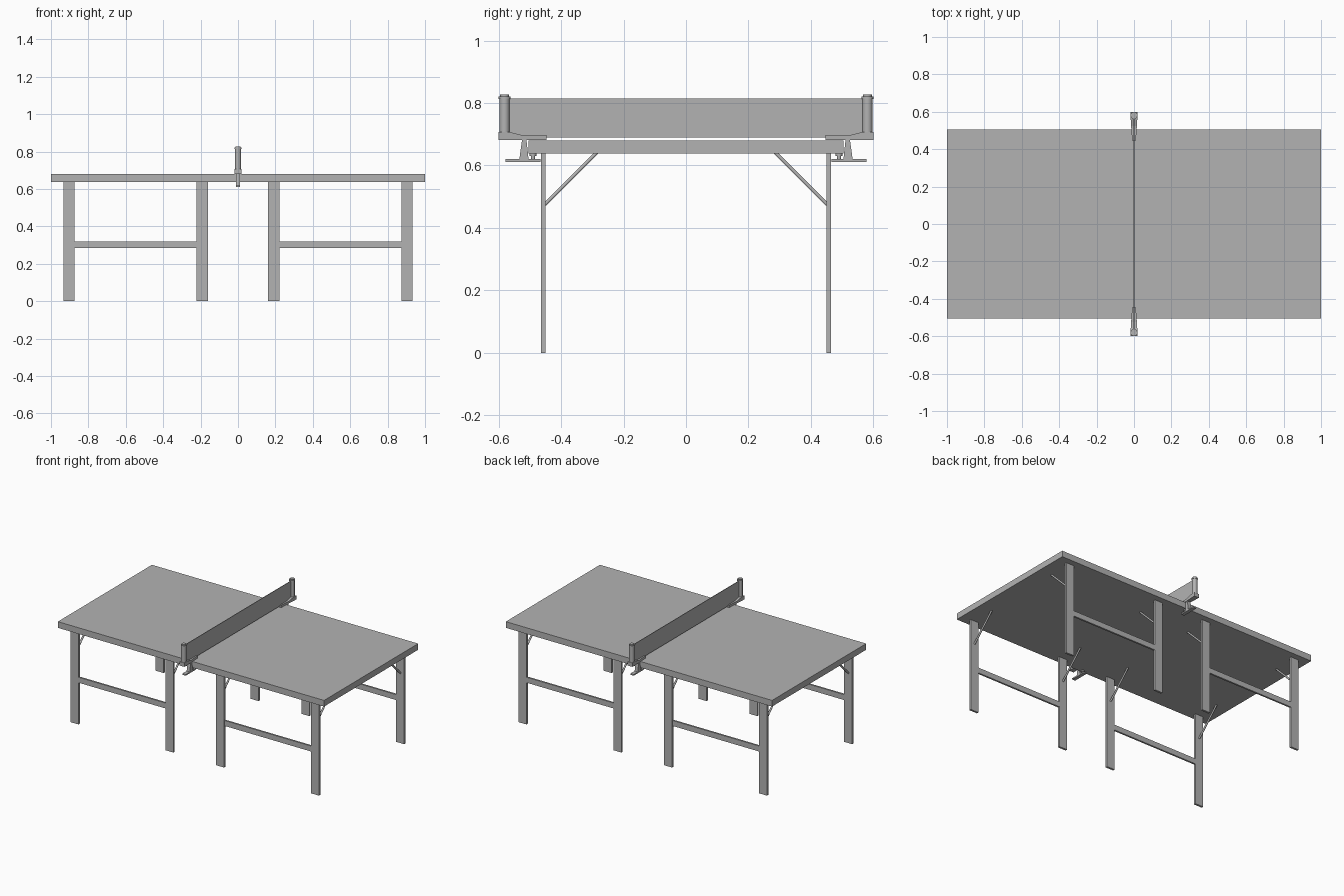
import bpy, bmesh
from mathutils import Vector

cube = bpy.data.objects.get("Cube")
if cube:
    bpy.data.objects.remove(cube, do_unlink=True)

grey = bpy.data.materials.new("plain_grey")
grey.use_nodes = True
grey.diffuse_color = (0.45, 0.45, 0.45, 1)
grey.node_tree.nodes["Principled BSDF"].inputs["Base Color"].default_value = (0.45, 0.45, 0.45, 1)


def finish(name, bm):
    bmesh.ops.recalc_face_normals(bm, faces=bm.faces)
    mesh = bpy.data.meshes.new(name)
    bm.to_mesh(mesh)
    bm.free()
    mesh.materials.append(grey)
    obj = bpy.data.objects.new(name, mesh)
    bpy.context.collection.objects.link(obj)
    return obj


def box(name, low, high):
    low, high = Vector(low), Vector(high)
    bm = bmesh.new()
    bmesh.ops.create_cube(bm, size=1)
    bmesh.ops.scale(bm, vec=high - low, verts=bm.verts)
    bmesh.ops.translate(bm, vec=(low + high) / 2, verts=bm.verts)
    return finish(name, bm)


def rod(name, start, end, radius, sides=16):
    start, end = Vector(start), Vector(end)
    axis = end - start
    bm = bmesh.new()
    bmesh.ops.create_cone(bm, cap_ends=True, segments=sides, radius1=radius,
                          radius2=radius, depth=axis.length)
    turn = Vector((0, 0, 1)).rotation_difference(axis).to_matrix()
    bmesh.ops.rotate(bm, matrix=turn, verts=bm.verts)
    bmesh.ops.translate(bm, vec=(start + end) / 2, verts=bm.verts)
    for f in bm.faces:
        f.smooth = len(f.verts) == 4
    for e in bm.edges:
        e.smooth = all(len(f.verts) == 4 for f in e.link_faces)
    return finish(name, bm)


def side_plate(name, side, profile, half_width):
    """Extrude a (y, z) profile across x; half_width is a function of y."""
    bm = bmesh.new()
    rings = [[bm.verts.new((s * half_width(y), side * y, z)) for y, z in profile]
             for s in (-1, 1)]
    for ring in rings:
        bm.faces.new(ring)
    n = len(profile)
    for i in range(n):
        j = (i + 1) % n
        bm.faces.new((rings[0][i], rings[0][j], rings[1][j], rings[1][i]))
    return finish(name, bm)


def taper(y):
    # narrow at the inner tip, full width at the post
    return 0.010 + 0.008 * min(1, max(0, (y - 0.45) / 0.11))


# Top and net
box("table_top", (-1, -0.505, 0.638), (1, 0.505, 0.68))
box("net", (-0.002, -0.58, 0.69), (0.002, 0.58, 0.815))

for side, end in ((-1, "front"), (1, "back")):
    # Two leg frames on each long side
    for half, label in ((-1, "right"), (1, "left")):
        tag = f"{end}_{label}"
        for x, place in ((0.191, "inner"), (0.903, "outer")):
            x *= half
            box(f"{tag}_{place}_leg", (x - 0.03, side * 0.457 - 0.007, 0),
                (x + 0.03, side * 0.457 + 0.007, 0.64))
            rod(f"{tag}_{place}_brace", (x, side * 0.452, 0.475),
                (x, side * 0.285, 0.642), 0.006, 12)
        a, b = sorted((half * 0.22, half * 0.874))
        box(f"{tag}_crossbar", (a, side * 0.457 - 0.006, 0.283),
            (b, side * 0.457 + 0.006, 0.32))

    # Net post with stepped cap
    y = side * 0.581
    rod(f"{end}_net_post", (0, y, 0.70), (0, y, 0.815), 0.016, 20)
    rod(f"{end}_post_cap", (0, y, 0.813), (0, y, 0.821), 0.019, 20)
    rod(f"{end}_cap_knob", (0, y, 0.82), (0, y, 0.827), 0.014, 20)

    # Clamp: upper jaw, web, lower jaw and screw
    side_plate(f"{end}_upper_jaw", side,
               [(0.6, 0.681), (0.6, 0.707), (0.565, 0.707), (0.525, 0.697),
                (0.447, 0.697), (0.447, 0.681)], taper)
    side_plate(f"{end}_clamp_web", side,
               [(0.525, 0.683), (0.511, 0.683), (0.504, 0.618), (0.534, 0.618)],
               lambda y: 0.012)
    side_plate(f"{end}_lower_jaw", side,
               [(0.578, 0.611), (0.578, 0.62), (0.466, 0.62), (0.466, 0.611)],
               lambda y: 0.012)
    rod(f"{end}_clamp_screw", (0, side * 0.49, 0.615), (0, side * 0.49, 0.64), 0.007)
    rod(f"{end}_screw_pad", (0, side * 0.49, 0.63), (0, side * 0.49, 0.639), 0.011)
